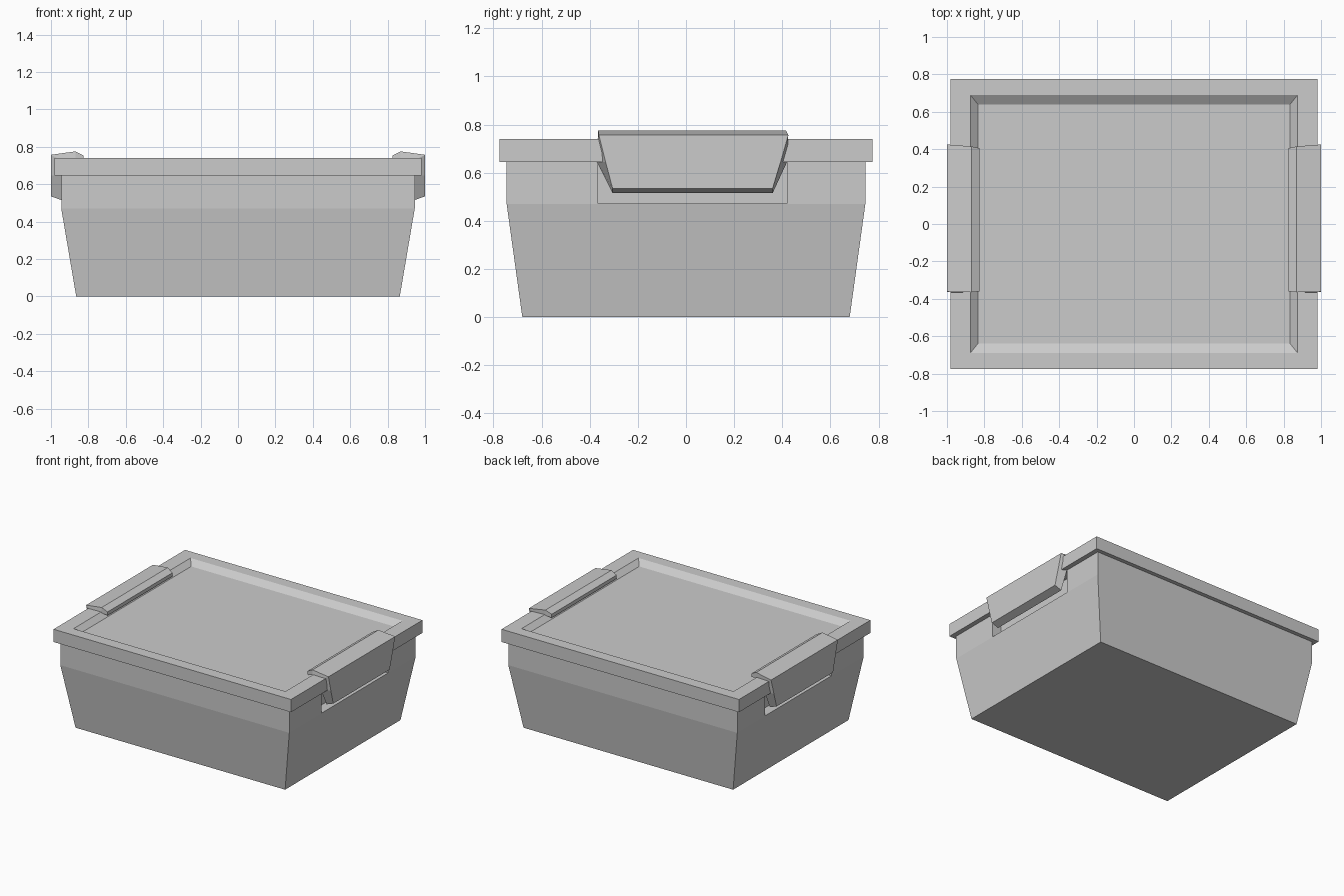
import bpy, bmesh

if "Cube" in bpy.data.objects:
    bpy.data.objects.remove(bpy.data.objects["Cube"])


def loft(name, rings):
    """Bridge equal-length rings of points and cap both ends."""
    bm = bmesh.new()
    loops = [[bm.verts.new(p) for p in ring] for ring in rings]
    n = len(loops[0])
    for a, b in zip(loops, loops[1:]):
        for i in range(n):
            j = (i + 1) % n
            bm.faces.new((a[i], a[j], b[j], b[i]))
    bm.faces.new(loops[0])
    bm.faces.new(loops[-1])
    bmesh.ops.recalc_face_normals(bm, faces=bm.faces)
    mesh = bpy.data.meshes.new(name)
    bm.to_mesh(mesh)
    bm.free()
    obj = bpy.data.objects.new(name, mesh)
    bpy.context.collection.objects.link(obj)
    return obj


def rect(x0, x1, y0, y1, z):
    return [(x0, y0, z), (x1, y0, z), (x1, y1, z), (x0, y1, z)]


# Tapered tub with a straight upper band
body = loft("tub", [rect(-x, x, -y, y, z) for x, y, z in
                    [(0.865, 0.68, 0), (0.945, 0.745, 0.47), (0.945, 0.745, 0.65)]])

# Lid with an overhanging rim and a shallow sloped recess on top
loft("lid", [rect(-0.98, 0.98, -0.775, 0.775, 0.645),
             rect(-0.98, 0.98, -0.775, 0.775, 0.74),
             rect(-0.875, 0.875, -0.69, 0.69, 0.74),
             rect(-0.835, 0.835, -0.64, 0.64, 0.707)])

# Clip section: outer x, z, y range, then inner x, z, y range
CLIP = [
    ((0.825, 0.752, -0.36, 0.405), (0.825, 0.725, -0.36, 0.405)),
    ((0.87, 0.775, -0.365, 0.415), (0.87, 0.735, -0.365, 0.415)),
    ((1.0, 0.757, -0.362, 0.425), (0.95, 0.73, -0.37, 0.42)),
    ((1.0, 0.645, -0.334, 0.393), (0.945, 0.645, -0.37, 0.42)),
    ((1.0, 0.535, -0.305, 0.36), (0.945, 0.515, -0.305, 0.36)),
]

for side, s in (("right", 1), ("left", -1)):
    # Hooked clip over the lid rim
    loft(side + "_clip", [[(s * o[0], o[2], o[1]), (s * o[0], o[3], o[1]),
                           (s * i[0], i[3], i[1]), (s * i[0], i[2], i[1])]
                          for o, i in CLIP])
    # Finger notch in the tub behind the clip
    cutter = loft(side + "_notch_cutter",
                  [rect(s * 0.87, s * 1.1, -0.365, 0.42, z) for z in (0.472, 0.8)])
    cutter.hide_render = True
    cutter.display_type = 'WIRE'
    cut = body.modifiers.new(side + "_notch", 'BOOLEAN')
    cut.operation = 'DIFFERENCE'
    cut.solver = 'EXACT'
    cut.object = cutter
